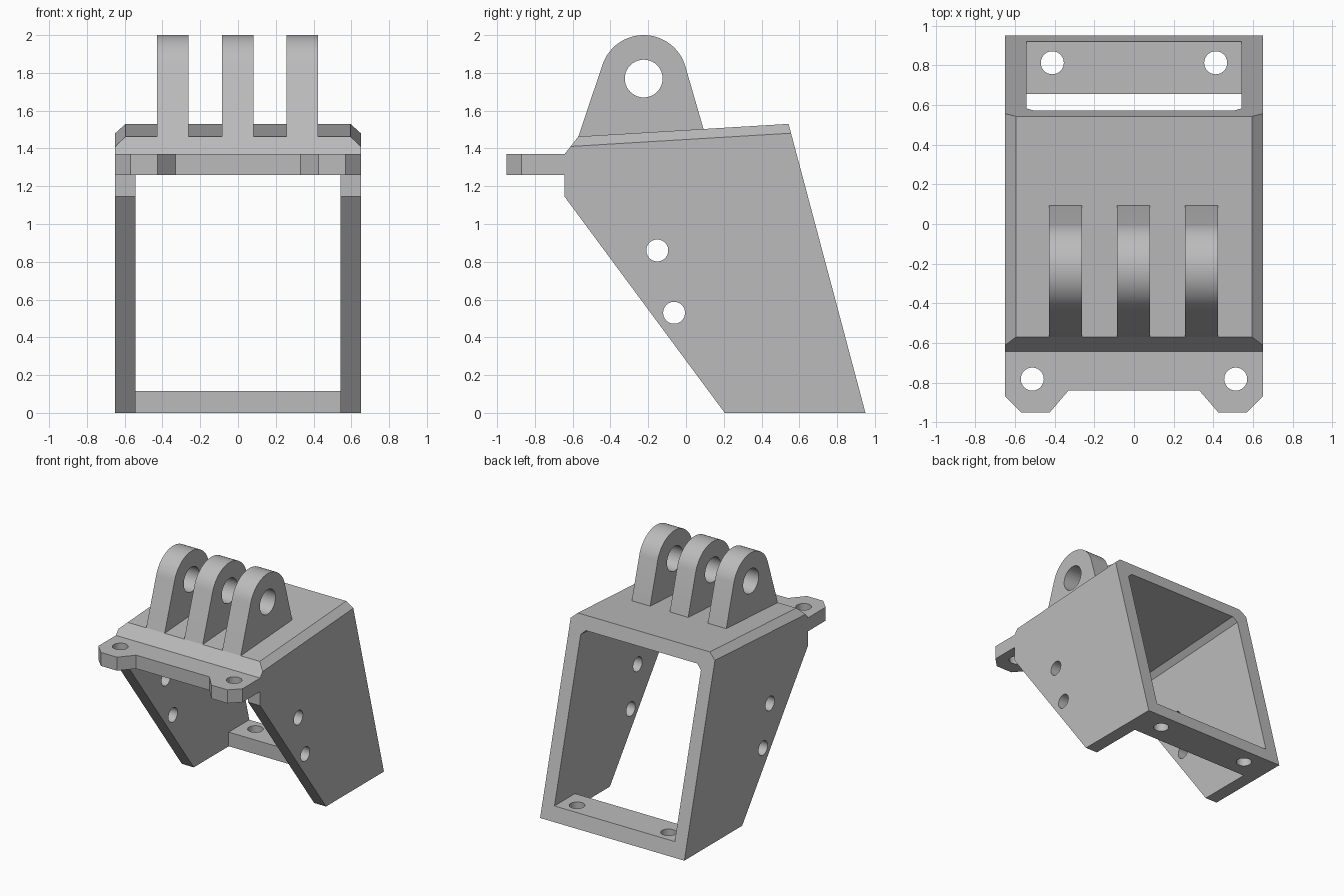
import bpy
import bmesh
from math import cos, sin, radians
from mathutils import Vector, Matrix

cube = bpy.data.objects.get("Cube")
if cube:
    bpy.data.objects.remove(cube, do_unlink=True)

grey = bpy.data.materials.new("light grey plastic")
grey.use_nodes = True
colour = (0.5, 0.5, 0.5, 1)
grey.diffuse_color = colour
grey.node_tree.nodes["Principled BSDF"].inputs["Base Color"].default_value = colour

BACK_TOP = Vector((0.543, 1.53))      # sloped roof line, as (y, z)
FRONT_TOP = Vector((-0.57, 1.463))
HOLE = 0.058


def make_object(name, bm):
    bmesh.ops.recalc_face_normals(bm, faces=bm.faces)
    mesh = bpy.data.meshes.new(name)
    bm.to_mesh(mesh)
    bm.free()
    mesh.materials.append(grey)
    obj = bpy.data.objects.new(name, mesh)
    bpy.context.collection.objects.link(obj)
    return obj


def prism(points, place, depth):
    """Extrude an outline; place maps each 2D point to 3D."""
    bm = bmesh.new()
    face = bm.faces.new([bm.verts.new(place(*p)) for p in points])
    new = bmesh.ops.extrude_face_region(bm, geom=[face])["geom"]
    verts = [g for g in new if isinstance(g, bmesh.types.BMVert)]
    bmesh.ops.translate(bm, verts=verts, vec=depth)
    return bm


def side_prism(points, x0, x1):
    return prism(points, lambda y, z: (x0, y, z), (x1 - x0, 0, 0))


def trim_roof_edges(bm, half_width, drop, inset, size):
    """Chamfer both long edges that run along the sloped roof."""
    slope = Vector((0, *(BACK_TOP - FRONT_TOP)))
    for side in (-1, 1):
        point = Vector((side * (half_width - inset), FRONT_TOP.x, FRONT_TOP.y - drop))
        normal = slope.cross(Vector((side * inset, 0, -size)))
        if normal.z < 0:
            normal.negate()
        cut = bmesh.ops.bisect_plane(bm, geom=bm.verts[:] + bm.edges[:] + bm.faces[:],
                                     plane_co=point, plane_no=normal, clear_outer=True)
        edges = [g for g in cut["geom_cut"] if isinstance(g, bmesh.types.BMEdge)]
        bmesh.ops.holes_fill(bm, edges=edges)


def subtract(target, cutter):
    cutter.hide_render = True
    mod = target.modifiers.new("cut", 'BOOLEAN')
    mod.operation = 'DIFFERENCE'
    mod.solver = 'EXACT'
    mod.object = cutter
    bpy.context.view_layer.objects.active = target
    bpy.ops.object.modifier_apply(modifier=mod.name)
    bpy.data.objects.remove(cutter, do_unlink=True)


def drill(target, centre, radius, axis, length):
    bm = bmesh.new()
    turn = Matrix.Rotation(radians(90), 4, 'Y') if axis == 'X' else Matrix()
    bmesh.ops.create_cone(bm, cap_ends=True, segments=40, radius1=radius, radius2=radius,
                          depth=length, matrix=Matrix.Translation(centre) @ turn)
    subtract(target, make_object("drill", bm))


# Hollow frame: outer block with chamfered roof edges
outline = [(0.205, 0), (0.95, 0), BACK_TOP, FRONT_TOP, (-0.643, 1.37), (-0.643, 1.145)]
bm = side_prism(outline, -0.65, 0.65)
trim_roof_edges(bm, 0.65, 0, 0.055, 0.05)
frame = make_object("frame", bm)

# Opening through the frame, leaving a floor bar and a front lip
WALL = 0.11
run = (BACK_TOP.y - FRONT_TOP.y) / (BACK_TOP.x - FRONT_TOP.x)


def ceiling(y):
    return FRONT_TOP.y - WALL + run * (y - FRONT_TOP.x)


opening = [(-1, -0.2), (0.655, -0.2), (0.655, 0.115), (1.2, 0.115), (1.2, ceiling(1.2)),
           (-0.54, ceiling(-0.54)), (-0.54, 1.26), (-1, 1.26)]
bm = side_prism(opening, -0.542, 0.542)
trim_roof_edges(bm, 0.542, WALL, 0.04, 0.04)
subtract(frame, make_object("opening", bm))

# Screw holes through the side walls and floor bar
for y, z in ((-0.152, 0.86), (-0.063, 0.53)):
    drill(frame, (0, y, z), HOLE, 'X', 2)
for x in (-0.412, 0.412):
    drill(frame, (x, 0.813, 0.05), HOLE, 'Z', 0.5)

# Front mounting plate with two ears
half = [(0.33, -0.84), (0.425, -0.95), (0.57, -0.95), (0.65, -0.87), (0.65, -0.643)]
plate_outline = half + [(-x, y) for x, y in reversed(half)]
plate = make_object("mounting_plate",
                    prism(plate_outline, lambda x, y: (x, y, 1.26), (0, 0, 0.11)))
for x in (-0.513, 0.513):
    drill(plate, (x, -0.782, 1.3), HOLE, 'Z', 0.5)

# Three rounded hinge fingers on the roof
PIVOT_Y, PIVOT_Z, ROUND = -0.224, 1.77, 0.23
arc = [(PIVOT_Y + ROUND * cos(radians(a)), PIVOT_Z + ROUND * sin(radians(a)))
       for a in range(18, 163, 4)]
finger_outline = [(-0.57, 1.463), (-0.54, 1.44), (0.1, 1.47), (0.093, 1.502)] + arc
parts = [frame, plate]
for name, x in (("right", -0.345), ("middle", -0.002), ("left", 0.341)):
    finger = make_object(name + "_hinge_finger",
                         side_prism(finger_outline, x - 0.083, x + 0.083))
    drill(finger, (x, PIVOT_Y, PIVOT_Z), 0.1, 'X', 0.5)
    parts.append(finger)

# Smooth the round surfaces, keep the edges sharp
bpy.ops.object.select_all(action='DESELECT')
for obj in parts:
    obj.select_set(True)
bpy.context.view_layer.objects.active = frame
bpy.ops.object.shade_smooth_by_angle(angle=radians(25))
